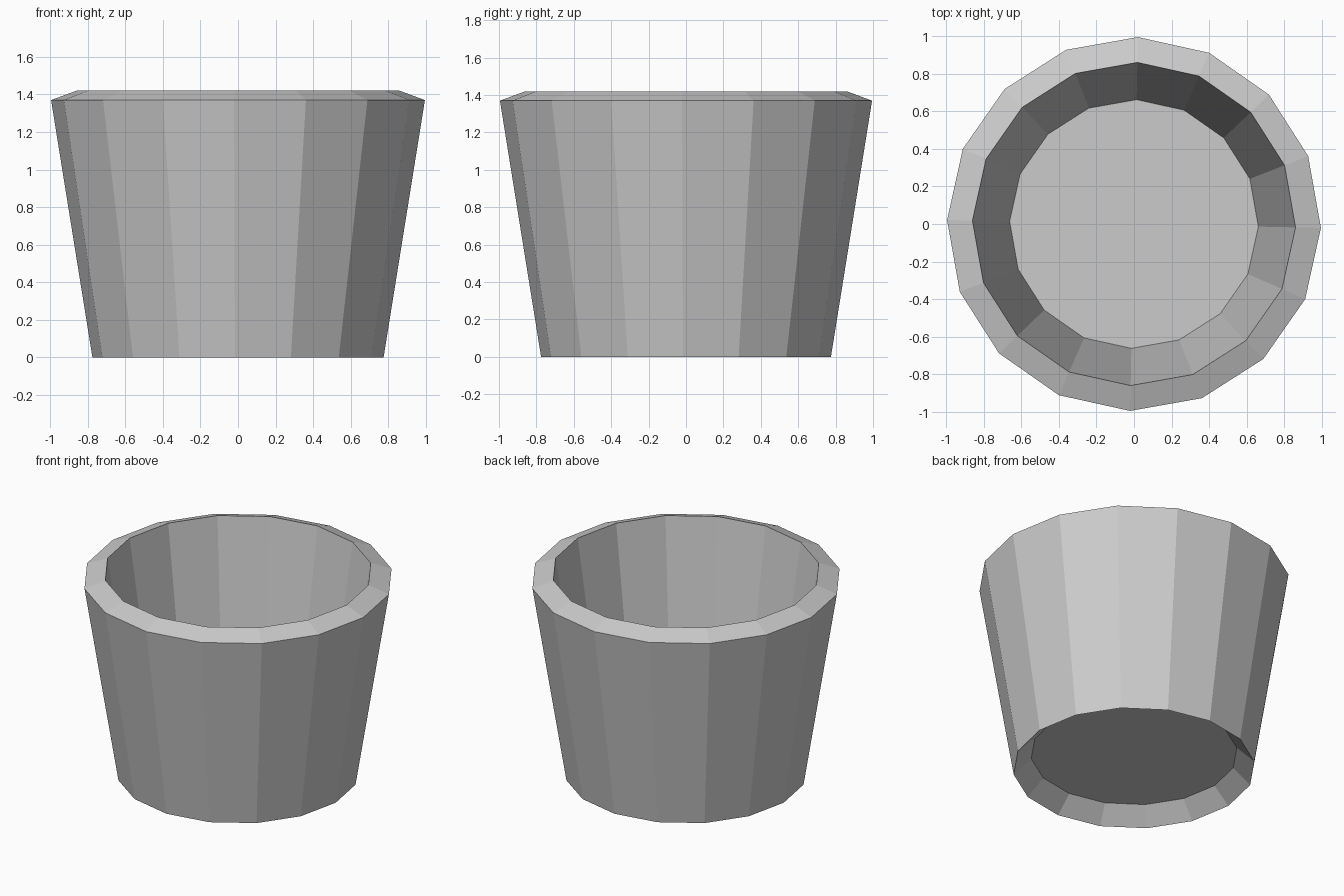
import bpy, bmesh
from math import sin, cos, pi, radians

if "Cube" in bpy.data.objects:
    bpy.data.objects.remove(bpy.data.objects["Cube"])

SIDES = 16
TWIST = radians(-1.2)

# Pot profile (radius, z): underside hollow, outer wall, sloped rim, inner wall down to the floor
profile = [(0.775, 0.0), (0.995, 1.37), (0.86, 1.42), (0.662, 0.11)]

bm = bmesh.new()
rings = []
for r, z in profile:
    rings.append([bm.verts.new((r * cos(TWIST + 2 * pi * i / SIDES),
                                r * sin(TWIST + 2 * pi * i / SIDES), z))
                  for i in range(SIDES)])

# Walls, closed from the floor edge back to the foot
for a, b in zip(rings, rings[1:] + rings[:1]):
    for i in range(SIDES):
        j = (i + 1) % SIDES
        bm.faces.new((a[i], a[j], b[j], b[i]))

# Floor of the pot
bm.faces.new(rings[-1])

mesh = bpy.data.meshes.new("pot")
bm.to_mesh(mesh)
bm.free()
pot = bpy.data.objects.new("pot", mesh)
bpy.context.collection.objects.link(pot)
